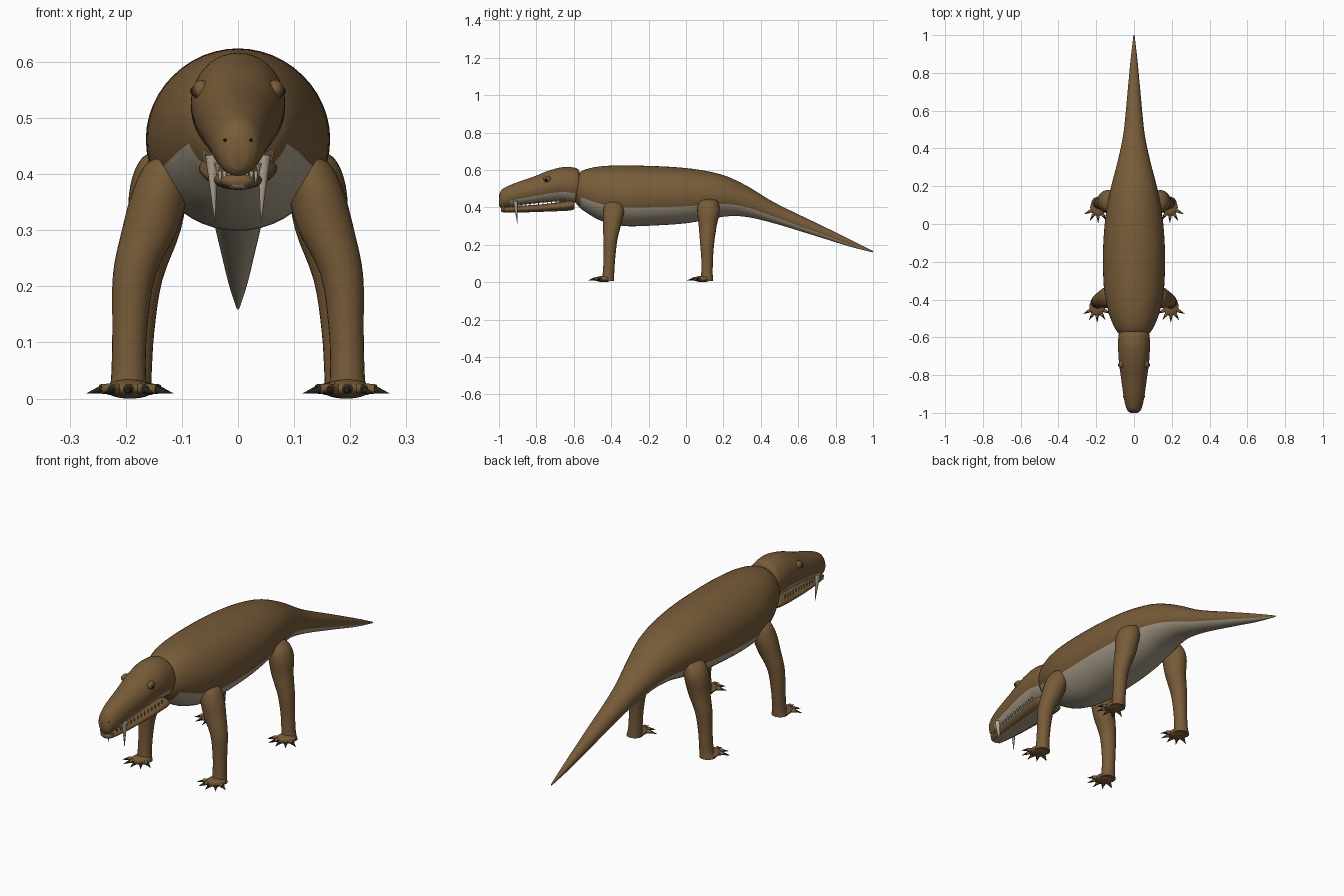
import bpy, bmesh, math
from mathutils import Vector, Matrix

cube = bpy.data.objects.get("Cube")
if cube:
    bpy.data.objects.remove(cube, do_unlink=True)


def material(name, rgb):
    m = bpy.data.materials.new(name)
    m.use_nodes = True
    m.diffuse_color = (*rgb, 1)
    m.node_tree.nodes["Principled BSDF"].inputs["Base Color"].default_value = (*rgb, 1)
    return m


HIDE = material("brown hide", (0.185, 0.105, 0.04))
BELLY = material("pale belly", (0.4, 0.34, 0.25))
IVORY = material("ivory", (0.5, 0.42, 0.31))
CLAW = material("dark claw", (0.02, 0.017, 0.01))
EYE = material("eye brown", (0.07, 0.04, 0.015))
BLACK = material("black", (0.005, 0.005, 0.005))


def finish(name, bm, mats):
    bmesh.ops.recalc_face_normals(bm, faces=bm.faces)
    mesh = bpy.data.meshes.new(name)
    bm.to_mesh(mesh)
    bm.free()
    for m in mats:
        mesh.materials.append(m)
    ob = bpy.data.objects.new(name, mesh)
    bpy.context.collection.objects.link(ob)
    bpy.ops.object.select_all(action='DESELECT')
    bpy.context.view_layer.objects.active = ob
    ob.select_set(True)
    bpy.ops.object.shade_smooth_by_angle(angle=math.radians(50))
    return ob


def smooth_path(rows, steps):
    """Pass a smooth curve through the stations."""
    rows = [Vector(r) for r in rows]
    out = []
    for i in range(len(rows) - 1):
        a, b = rows[max(i - 1, 0)], rows[i]
        c, d = rows[i + 1], rows[min(i + 2, len(rows) - 1)]
        for k in range(steps):
            t = k / steps
            out.append((b * 2 + (c - a) * t + (a * 2 - b * 5 + c * 4 - d) * t * t
                        + (b * 3 - a - c * 3 + d) * t ** 3) / 2)
    return out + [rows[-1]]


def loft(name, rows, across, mats, rule=None, n=32, steps=4):
    """Skin oval rings; each station is (x, y, z, half width, half depth)."""
    bm = bmesh.new()
    rings = []
    for x, y, z, u, v in smooth_path(rows, steps):
        ring = []
        for k in range(n):
            a = math.tau * k / n
            offset = Vector((u * math.cos(a), 0, 0)) + across * (v * math.sin(a))
            ring.append(bm.verts.new(Vector((x, y, z)) + offset))
        rings.append(ring)
    for p, q in zip(rings, rings[1:]):
        for k in range(n):
            j = (k + 1) % n
            f = bm.faces.new((p[k], p[j], q[j], q[k]))
            if rule:
                height = math.sin(math.tau * (k + 0.5) / n)
                f.material_index = rule(f.calc_center_median().y, height)
    bm.faces.new(rings[0])
    bm.faces.new(rings[-1])
    return finish(name, bm, mats)


def lengthwise(rows):
    """Turn (y, top, bottom, half width) into ring stations."""
    return [(0, y, (t + b) / 2, w, (t - b) / 2) for y, t, b, w in rows]


def spikes(name, items, mat, blunt=0.05, n=10):
    """Cones given as (base, tip, radius)."""
    bm = bmesh.new()
    for base, tip, r in items:
        base, tip = Vector(base), Vector(tip)
        d = tip - base
        place = Matrix.Translation((base + tip) / 2) @ d.to_track_quat('Z', 'Y').to_matrix().to_4x4()
        bmesh.ops.create_cone(bm, cap_ends=True, segments=n, radius1=r,
                              radius2=r * blunt, depth=d.length, matrix=place)
    return finish(name, bm, [mat])


def ball(name, at, size, mat):
    bm = bmesh.new()
    bmesh.ops.create_uvsphere(bm, u_segments=24, v_segments=14, radius=1,
                              matrix=Matrix.Translation(at) @ Matrix.Diagonal((*size, 1)))
    return finish(name, bm, [mat])


UP, BACK = Vector((0, 0, 1)), Vector((0, 1, 0))

# Trunk and tail with pale underside
trunk = lengthwise([
    (-.6, .55, .44, .05), (-.575, .582, .405, .085), (-.53, .605, .37, .112),
    (-.45, .62, .327, .14), (-.33, .624, .3, .16), (-.15, .62, .304, .164),
    (0, .61, .315, .155), (.12, .592, .335, .138), (.22, .565, .352, .116),
    (.33, .512, .348, .087), (.48, .422, .312, .056), (.7, .315, .245, .034),
    (.87, .232, .192, .018), (1, .166, .159, .003)])
loft("trunk_and_tail", trunk, UP, [HIDE, BELLY],
     lambda y, h: int(h < -0.36 and y > -0.56), n=48, steps=6)

# Skull with pale cheek strip
skull = lengthwise([
    (-1, .465, .408, .018), (-.985, .495, .396, .036), (-.95, .515, .4, .048),
    (-.9, .535, .41, .057), (-.82, .562, .42, .068), (-.74, .594, .428, .079),
    (-.66, .615, .432, .084), (-.6, .613, .425, .083), (-.575, .6, .43, .077),
    (-.565, .575, .45, .058)])
loft("skull", skull, UP, [HIDE, BELLY],
     lambda y, h: int(h < -0.5 and -0.94 < y < -0.59), n=40, steps=5)

# Lower jaw
jaw = lengthwise([
    (-.99, .396, .38, .015), (-.975, .402, .373, .03), (-.9, .408, .372, .045),
    (-.75, .418, .377, .06), (-.62, .438, .383, .07), (-.595, .43, .395, .06)])
loft("lower_jaw", jaw, UP, [HIDE, BELLY], lambda y, h: int(h < -0.8))

# Front teeth
spikes("front_teeth", [((x * .008, -.985 + abs(x) * .003, .405),
                        (x * .008, -.988 + abs(x) * .003, .377), .004)
                       for x in range(-4, 5)], IVORY)

front_leg = [(.1, -.385, .435, .02, .025), (.12, -.385, .42, .042, .048),
             (.138, -.388, .37, .05, .056), (.157, -.396, .3, .05, .047),
             (.185, -.405, .22, .038, .037), (.193, -.41, .12, .031, .031),
             (.195, -.415, .04, .031, .031), (.195, -.418, .006, .036, .034)]
rear_leg = [(.11, .12, .445, .02, .025), (.125, .12, .43, .045, .05),
            (.14, .12, .38, .052, .06), (.15, .116, .3, .048, .048),
            (.172, .113, .21, .037, .038), (.18, .113, .12, .031, .031),
            (.185, .112, .04, .031, .031), (.19, .11, .006, .036, .034)]

for side, word in ((1, "left"), (-1, "right")):
    # Eye, eyelid and nostril
    ball(word + "_eyelid", (side * .066, -.742, .55), (.015, .021, .018), HIDE)
    ball(word + "_eye", (side * .072, -.746, .548), (.012, .013, .012), EYE)
    ball(word + "_pupil", (side * .079, -.748, .548), (.006, .007, .007), BLACK)
    ball(word + "_nostril", (side * .022, -.985, .46), (.006, .011, .006), BLACK)

    # Long fang and cheek teeth
    spikes(word + "_fang", [((side * .047, -.912, .435), (side * .041, -.902, .315), .012)], IVORY)
    cheek = []
    for k in range(14):
        t = k / 13
        base = Vector((side * (.036 + .024 * t), -.95 + .3 * t, .418 + .025 * t))
        cheek.append((base, base - UP * .021, .005))
    spikes(word + "_cheek_teeth", cheek, IVORY, n=6)

    # Legs, feet, toes and claws
    for label, rows in (("front", front_leg), ("rear", rear_leg)):
        name = word + "_" + label
        loft(name + "_leg", [(side * r[0], *r[1:]) for r in rows], BACK, [HIDE], n=24)
        ankle = rows[-1]
        foot = Vector((side * ankle[0], ankle[1] - .022, .017))
        ball(name + "_foot", foot, (.042, .046, .017), HIDE)
        toes, claws = [], []
        for k in range(-2, 3):
            a = k * .56
            way = Vector((math.sin(a), -math.cos(a), 0))
            knuckle = foot + way * .056
            toes.append((foot + way * .025, knuckle, .011))
            claws.append((knuckle - way * .006, foot + way * .083 - UP * .008, .008))
        spikes(name + "_toes", toes, HIDE, blunt=0.75)
        spikes(name + "_claws", claws, CLAW)
